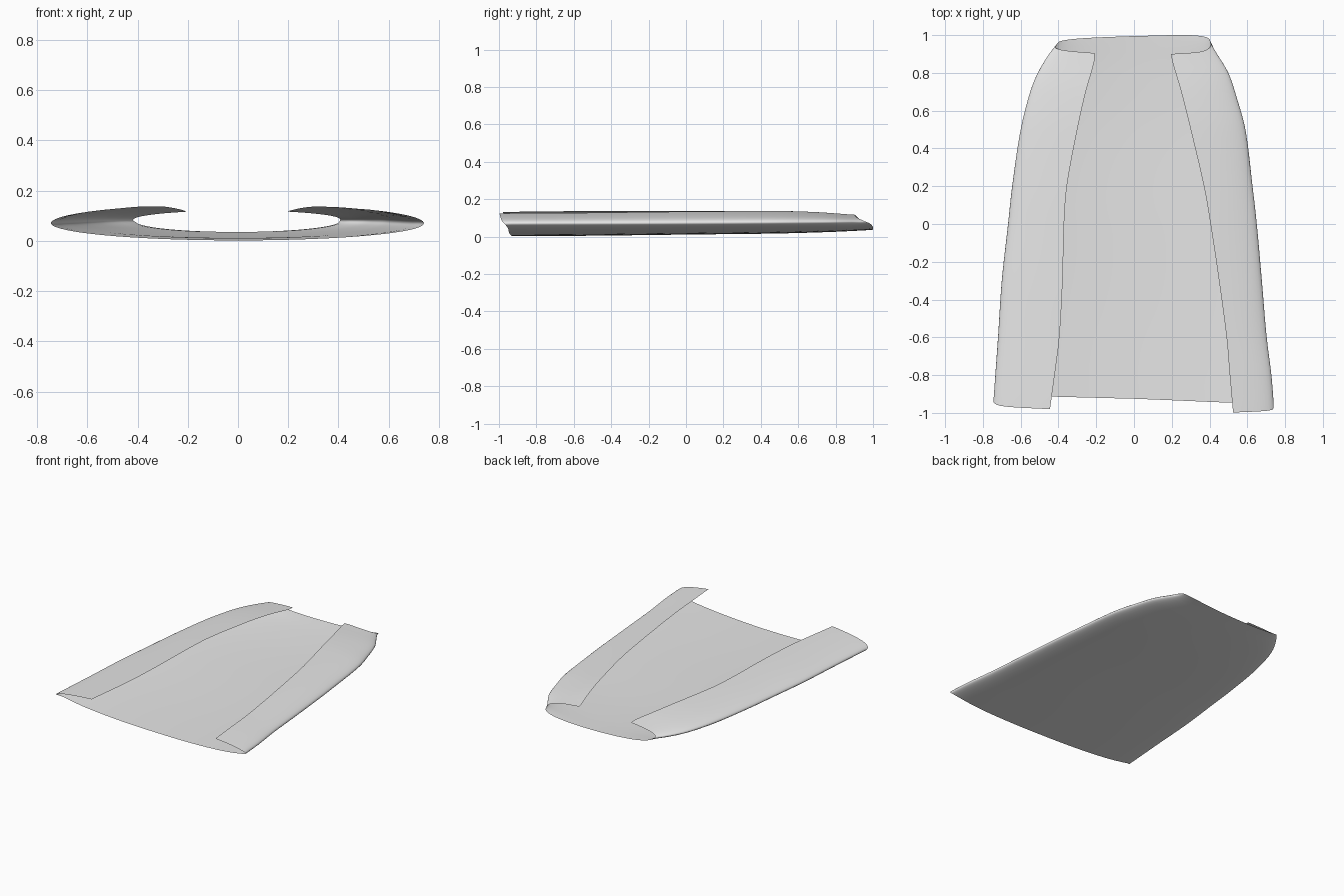
import bpy, bmesh, math

if "Cube" in bpy.data.objects:
    bpy.data.objects.remove(bpy.data.objects["Cube"])


def curve(points):
    """Smooth interpolation through (position, value) pairs in rising order."""
    n = len(points)

    def slope(i):
        a, b = points[max(i - 1, 0)], points[min(i + 1, n - 1)]
        return (b[1] - a[1]) / (b[0] - a[0])

    def value(p):
        if p <= points[0][0]:
            return points[0][1]
        if p >= points[-1][0]:
            return points[-1][1]
        i = max(k for k in range(n - 1) if points[k][0] <= p)
        (p0, v0), (p1, v1) = points[i], points[i + 1]
        d = p1 - p0
        t = (p - p0) / d
        return ((2*t**3 - 3*t**2 + 1) * v0 + (t**3 - 2*t**2 + t) * d * slope(i)
                + (3*t**2 - 2*t**3) * v1 + (t**3 - t**2) * d * slope(i + 1))
    return value


# Outline of each half along the length: outer side, flap edge, hem and neck line
LEFT = dict(
    sign=-1,
    width=curve([(-.94, .745), (-.6, .72), (-.3, .70), (0, .667), (.2, .645), (.5, .60),
                 (.7, .55), (.8, .51), (.9, .45), (.95, .41)]),
    flap=curve([(-.98, .445), (-.8, .42), (-.6, .395), (-.3, .378), (0, .37), (.2, .355),
                (.5, .30), (.7, .255), (.86, .21), (.905, .208)]),
    hem=curve([(0, -.925), (.3, -.912), (.5, -.91), (.62, -.938), (.75, -.962), (1, -.98)]),
    neck=curve([(0, .995), (.3, .982), (.5, .965), (.62, .94), (.8, .92), (1, .905)]))
RIGHT = dict(
    sign=1,
    width=curve([(-.95, .74), (-.8, .728), (-.6, .703), (-.3, .677), (0, .65), (.2, .628),
                 (.5, .59), (.65, .55), (.8, .50), (.9, .44), (.96, .405)]),
    flap=curve([(-1, .525), (-.8, .507), (-.6, .49), (-.3, .45), (0, .405), (.2, .37),
                (.5, .30), (.7, .25), (.87, .2), (.9, .195)]),
    hem=curve([(0, -.925), (.3, -.945), (.5, -.952), (.62, -.965), (.75, -.985), (1, -.998)]),
    neck=curve([(0, .995), (.3, 1.0), (.5, .985), (.62, .955), (.8, .915), (1, .9)]))

# Heights along the length: underside, widest line and depth of the upper curve
bottom = curve([(-.95, .002), (-.5, .005), (0, .011), (.5, .017), (.8, .026), (1, .036)])
middle = curve([(-1, .07), (0, .073), (1, .08)])
upper = curve([(-1, .077), (0, .078), (.5, .07), (.7, .06), (.9, .042), (1, .038)])

ROWS, COLS = 48, 28


def point(side, u, v):
    y = side["hem"](v) * (1 - u) + side["neck"](v) * u
    w = side["width"](y)
    end = math.pi - math.asin(min(side["flap"](y) / w, 1))
    a = v * end
    depth = middle(y) - bottom(y) if a < math.pi / 2 else upper(y)
    return side["sign"] * w * math.sin(a), y, middle(y) - depth * math.cos(a)


# Open wrapped cloth sheet, lofted from the left flap under the back to the right flap
bm = bmesh.new()
columns = [(LEFT, i / COLS) for i in range(COLS, 0, -1)]
columns += [(RIGHT, i / COLS) for i in range(COLS + 1)]
grid = [[bm.verts.new(point(s, r / ROWS, v)) for s, v in columns] for r in range(ROWS + 1)]
for low, high in zip(grid, grid[1:]):
    for i in range(len(columns) - 1):
        bm.faces.new((low[i], high[i], high[i + 1], low[i + 1])).smooth = True

mesh = bpy.data.meshes.new("cape")
bm.to_mesh(mesh)
bm.free()
cape = bpy.data.objects.new("cape", mesh)
bpy.context.collection.objects.link(cape)

# Plain grey cloth
cloth = bpy.data.materials.new("grey_cloth")
cloth.diffuse_color = (0.8, 0.8, 0.8, 1)
cloth.use_nodes = True
cloth.node_tree.nodes["Principled BSDF"].inputs["Base Color"].default_value = cloth.diffuse_color
mesh.materials.append(cloth)
